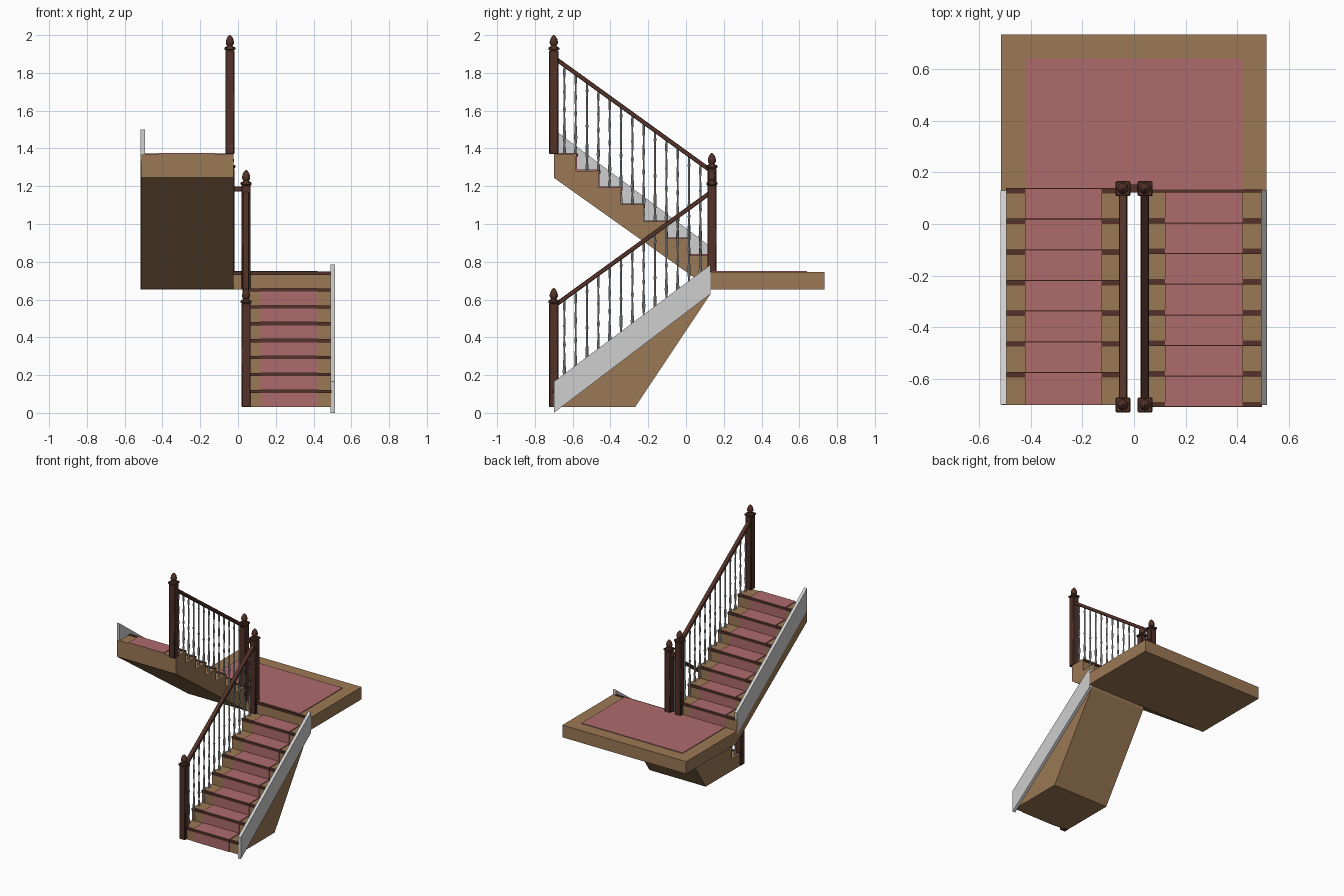
import bpy, bmesh, math
from mathutils import Vector

cube = bpy.data.objects.get("Cube")
if cube:
    bpy.data.objects.remove(cube, do_unlink=True)


def material(name, rgb):
    m = bpy.data.materials.new(name)
    m.use_nodes = True
    m.diffuse_color = (*rgb, 1)
    m.node_tree.nodes["Principled BSDF"].inputs["Base Color"].default_value = (*rgb, 1)
    return m


oak = material("oak wood", (0.33, 0.19, 0.09))
carpet = material("rose carpet", (0.42, 0.145, 0.152))
dark = material("dark wood", (0.085, 0.032, 0.022))
white = material("pale grey paint", (0.62, 0.62, 0.62))
steel = material("baluster grey", (0.45, 0.47, 0.48))


def finish(name, bm, mat, smooth=False):
    bmesh.ops.recalc_face_normals(bm, faces=bm.faces)
    me = bpy.data.meshes.new(name)
    bm.to_mesh(me)
    bm.free()
    me.materials.append(mat)
    ob = bpy.data.objects.new(name, me)
    bpy.context.collection.objects.link(ob)
    if smooth:
        bpy.ops.object.select_all(action="DESELECT")
        ob.select_set(True)
        bpy.context.view_layer.objects.active = ob
        bpy.ops.object.shade_smooth_by_angle(angle=math.radians(40))
    return ob


def add_box(bm, x, y, z):
    """Box between the (low, high) pairs on each axis."""
    verts = bmesh.ops.create_cube(bm, size=1)["verts"]
    for v in verts:
        for i, (a, b) in enumerate((x, y, z)):
            v.co[i] = (a + b) / 2 + v.co[i] * (b - a)


def box(name, mat, x, y, z):
    bm = bmesh.new()
    add_box(bm, x, y, z)
    return finish(name, bm, mat)


def prism(name, mat, x, outline):
    """Side outline of (y, z) points extruded across x."""
    bm = bmesh.new()
    face = bm.faces.new([bm.verts.new((x[0], y, z)) for y, z in outline])
    new = bmesh.ops.extrude_face_region(bm, geom=[face])["geom"]
    for v in new:
        if isinstance(v, bmesh.types.BMVert):
            v.co.x = x[1]
    return finish(name, bm, mat)


def lathe(bm, x, y, profile, sides):
    rings = []
    for r, z in profile:
        rings.append([bm.verts.new((x + r * math.cos(math.tau * i / sides),
                                    y + r * math.sin(math.tau * i / sides), z))
                      for i in range(sides)])
    for a, b in zip(rings, rings[1:]):
        for i in range(sides):
            j = (i + 1) % sides
            bm.faces.new((a[i], a[j], b[j], b[i]))
    bm.faces.new(rings[0][::-1])
    bm.faces.new(rings[-1])


FRONT, EDGE = -0.70, 0.13
STEPS, GOING, RISE = 7, (0.13 + 0.70) / 7, 0.0894
LOW, LANDING = 0.03, 0.745
RAIL_X, NEWEL_Y = 0.043, 0.137


def flight(name, body_x, nose_x, carpet_x, y0, s, z0, under):
    """Stepped body, dark nosings and a carpet runner; s is the climbing direction."""
    outline = [(y0, z0)]
    nosings, runner = bmesh.new(), bmesh.new()
    for k in range(1, STEPS + 1):
        a, b, z = y0 + s * GOING * (k - 1), y0 + s * GOING * k, z0 + k * RISE
        outline += [(a, z), (b, z)]
        add_box(nosings, nose_x, sorted((a - s * 0.009, a + s * 0.012)), (z - 0.014, z + 0.003))
        add_box(runner, carpet_x, sorted((a - s * 0.005, b)), (z - 0.002, z + 0.006))
        add_box(runner, carpet_x, sorted((a - s * 0.004, a)), (z - RISE, z - 0.014))
    prism(name + "_body", oak, body_x, outline + under)
    finish(name + "_nosings", nosings, dark)
    finish(name + "_carpet", runner, carpet)


flight("lower_flight", (0.025, 0.493), (0.027, 0.495), (0.12, 0.42), FRONT, 1, LOW,
       [(EDGE, 0.63), (-0.27, LOW)])
flight("upper_flight", (-0.513, -0.025), (-0.495, -0.027), (-0.42, -0.125), EDGE, -1, LANDING,
       [(FRONT, 1.245), (EDGE, 0.655)])

# Landing with its carpet and front nosing
box("landing", oak, (-0.515, 0.513), (EDGE, 0.733), (0.653, LANDING))
box("landing_carpet", carpet, (-0.42, 0.42), (EDGE + 0.003, 0.64), (LANDING - 0.002, LANDING + 0.005))
box("landing_nosing", dark, (-0.027, 0.495), (EDGE - 0.009, EDGE + 0.006), (LANDING - 0.014, LANDING + 0.003))

# Wall stringers
prism("lower_stringer", white, (0.491, 0.514),
      [(FRONT, 0), (FRONT, 0.165), (EDGE, 0.785), (EDGE, 0.63)])
prism("upper_stringer", white, (-0.516, -0.493),
      [(FRONT + 0.001, 1.335), (FRONT + 0.001, 1.50), (EDGE, 0.88), (EDGE, 0.72)])


def newel(name, x, y, z):
    bm = bmesh.new()
    w, c = 0.024, 0.029
    add_box(bm, (x - w, x + w), (y - w, y + w), (z, z + 0.55))
    add_box(bm, (x - c, x + c), (y - c, y + c), (z + 0.55, z + 0.567))
    bmesh.ops.bevel(bm, geom=bm.edges[:], offset=0.004, segments=1, affect="EDGES")
    lathe(bm, x, y, [(0.022, z + 0.566), (0.014, z + 0.574), (0.021, z + 0.584), (0.022, z + 0.594),
                     (0.018, z + 0.61), (0.011, z + 0.622), (0.003, z + 0.63)], 12)
    finish(name, bm, dark, True)


newel("lower_front_newel", RAIL_X, FRONT, LOW)
newel("lower_landing_newel", RAIL_X, NEWEL_Y, 0.655)
newel("upper_landing_newel", -RAIL_X, NEWEL_Y, LANDING)
newel("upper_top_newel", -RAIL_X, FRONT, 1.37)


def balustrade(name, x, rail_front, rail_back, y0, s, z0):
    """Sloping handrail with two turned balusters to each tread."""
    h = 0.014
    rail = prism(name + "_handrail", dark, (x - 0.015, x + 0.015),
                 [(FRONT, rail_front - h), (FRONT, rail_front + h),
                  (NEWEL_Y, rail_back + h), (NEWEL_Y, rail_back - h)])
    bevel = rail.modifiers.new("rounded edges", "BEVEL")
    bevel.width, bevel.segments = 0.005, 2
    bm = bmesh.new()
    for i in range(13):
        y = -0.644 + 0.06 * i
        k = min(STEPS, int((y - y0) * s / GOING) + 1)
        bottom = z0 + k * RISE
        top = rail_front + (rail_back - rail_front) * (y - FRONT) / (NEWEL_Y - FRONT)
        turned = [(0.008, 0), (0.008, 0.06), (0.004, 0.1), (0.009, 0.2), (0.006, 0.32), (0.004, 0.46),
                  (0.008, 0.5), (0.004, 0.54), (0.006, 0.7), (0.004, 0.85), (0.007, 0.89), (0.005, 1)]
        lathe(bm, x, y, [(r, bottom + t * (top - bottom)) for r, t in turned], 8)
    finish(name + "_balusters", bm, steel, True)


balustrade("lower", RAIL_X, 0.565, 1.172, FRONT, 1, LOW)
balustrade("upper", -RAIL_X, 1.882, 1.278, EDGE, -1, LANDING)

# Short level rail joining the two landing newels
box("landing_link_rail", dark, (-RAIL_X, RAIL_X), (NEWEL_Y - 0.015, NEWEL_Y + 0.015), (1.172, 1.198))
